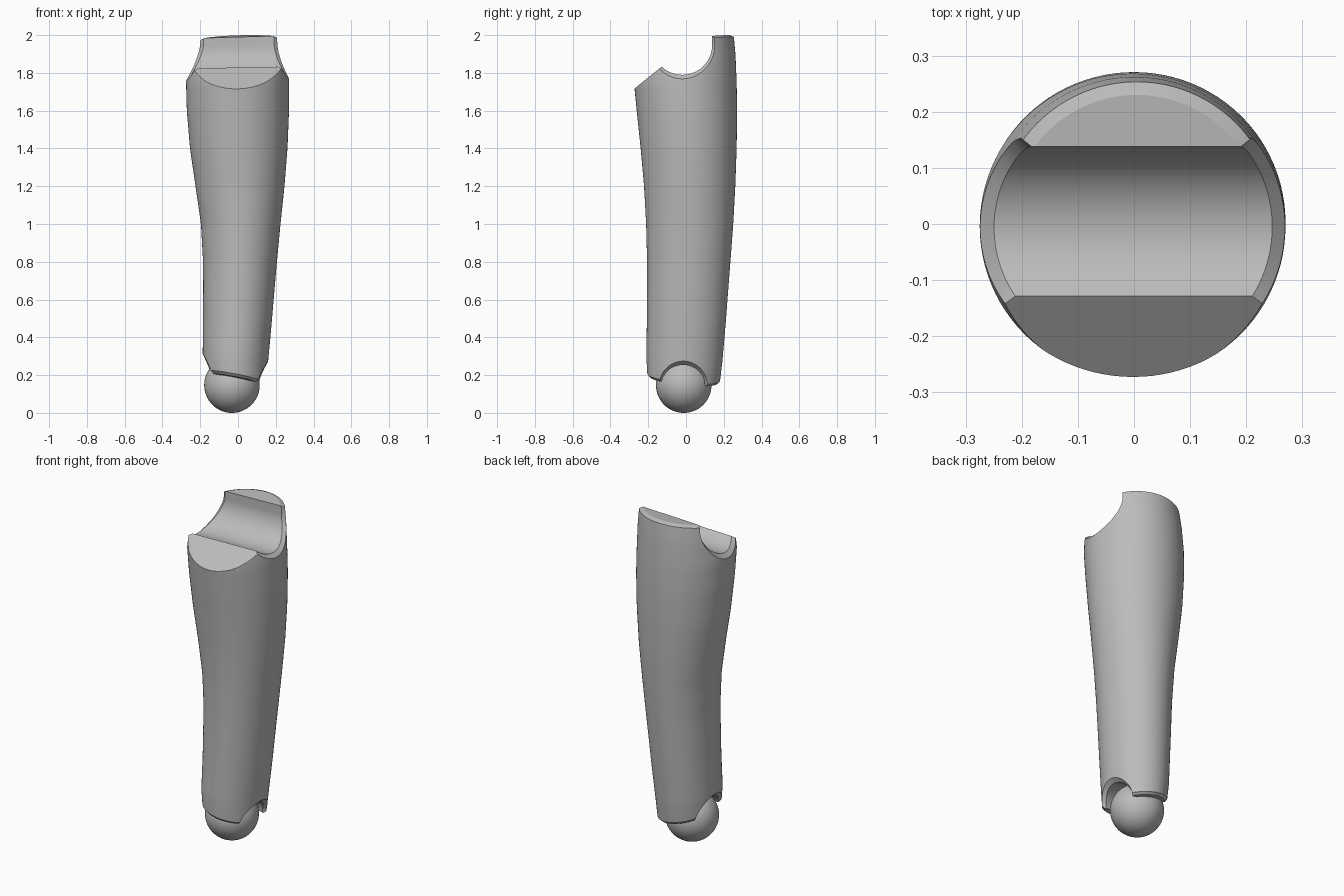
import bpy, bmesh, math

if "Cube" in bpy.data.objects:
    bpy.data.objects.remove(bpy.data.objects["Cube"])

grey = bpy.data.materials.new("plain grey")
grey.use_nodes = True
grey.diffuse_color = (0.5, 0.5, 0.5, 1)
grey.node_tree.nodes["Principled BSDF"].inputs["Base Color"].default_value = (0.5, 0.5, 0.5, 1)

# Limb outline: height, min x, max x, min y, max y
OUTLINE = [
    (0.17, -0.18, 0.15, -0.205, 0.18), (0.28, -0.187, 0.158, -0.21, 0.192),
    (0.5, -0.185, 0.18, -0.207, 0.212), (0.8, -0.185, 0.206, -0.206, 0.235),
    (1.0, -0.196, 0.225, -0.211, 0.25), (1.2, -0.225, 0.246, -0.222, 0.261),
    (1.4, -0.254, 0.262, -0.24, 0.268), (1.6, -0.271, 0.27, -0.261, 0.271),
    (1.75, -0.275, 0.27, -0.276, 0.268), (1.88, -0.262, 0.264, -0.27, 0.262),
    (1.97, -0.245, 0.255, -0.25, 0.253),
]


def section(z):
    """Centre and radii of the limb at a height."""
    z = min(max(z, OUTLINE[0][0]), OUTLINE[-1][0])
    for a, b in zip(OUTLINE, OUTLINE[1:]):
        if z <= b[0]:
            t = (z - a[0]) / (b[0] - a[0])
            x0, x1, y0, y1 = [p + (q - p) * t for p, q in zip(a[1:], b[1:])]
            return (x0 + x1) / 2, (y0 + y1) / 2, (x1 - x0) / 2, (y1 - y0) / 2


def loft(name, rings):
    """Closed solid through a list of equal-length rings."""
    bm = bmesh.new()
    loops = [[bm.verts.new(p) for p in ring] for ring in rings]
    n = len(loops[0])
    for low, high in zip(loops, loops[1:]):
        for i in range(n):
            j = (i + 1) % n
            bm.faces.new((low[i], low[j], high[j], high[i]))
    bm.faces.new(loops[0][::-1])
    bm.faces.new(loops[-1])
    bmesh.ops.recalc_face_normals(bm, faces=bm.faces)
    mesh = bpy.data.meshes.new(name)
    bm.to_mesh(mesh)
    bm.free()
    mesh.materials.append(grey)
    obj = bpy.data.objects.new(name, mesh)
    bpy.context.collection.objects.link(obj)
    return obj


def limb_ring(z, inset=0.0):
    """Oval ring, tilted near either end of the limb."""
    cx, cy, rx, ry = section(z)
    low = min(max((0.55 - z) / 0.35, 0), 1)
    high = min(max((z - 1.75) / 0.2, 0), 1)
    ring = []
    for i in range(96):
        a = 2 * math.pi * i / 96
        x = cx + (rx - inset) * math.cos(a)
        y = cy + (ry - inset) * math.sin(a)
        ring.append((x, y, z - low * (0.19 * x + 0.1 * y) + high * (0.03 * x + 0.1 * y)))
    return ring


def groove_cutter(name, cy, cz, r, up, slope):
    """U-shaped cutter along x that flares where it leaves the limb."""
    profile = [(cy - r, cz + up * 0.5, -1, 0)]
    for i in range(41):
        a = math.pi * i / 40
        profile.append((cy - r * math.cos(a), cz - up * r * math.sin(a),
                        -math.cos(a), -up * math.sin(a)))
    profile.append((cy + r, cz + up * 0.5, 1, 0))
    rings = []
    for side, grow, flare in ((-1, None, 0.05), (-1, 0.03, 0.05), (-1, -0.022, 0),
                              (1, -0.022, 0), (1, 0.03, 0.05), (1, None, 0.05)):
        ring = []
        for y, z, ny, nz in profile:
            x = side * 0.5
            if grow is not None:
                ex, ey, rx, ry = section(z)
                k = max(0.05, 1 - ((y - ey) / (ry + grow)) ** 2)
                x = ex + side * (rx + grow) * math.sqrt(k)
            ring.append((x, y + ny * flare, z + nz * flare + slope * x))
        rings.append(ring)
    return loft(name, rings)


# Limb body with chamfered rims
top = OUTLINE[-1][0]
body_rings = [limb_ring(OUTLINE[0][0], 0.014)]
body_rings += [[(x, y, z + 0.014) for x, y, z in limb_ring(OUTLINE[0][0])]]
heights = [0.28 + (top - 0.29) * i / 40 for i in range(41)]
body_rings += [limb_ring(z) for z in heights[:-1]] + [limb_ring(top - 0.005)]
body_rings.append([(x, y, z + 0.006) for x, y, z in limb_ring(top, 0.023)])
limb = loft("limb_body", body_rings)

# Joint groove on top, arch over the ball, sloped front edge
wedge = [(-0.5, 1.537), (-0.1, 1.851), (-0.1, 2.4), (-0.5, 2.4)]
cutters = [
    groove_cutter("top_groove_cutter", -0.02, 1.943, 0.158, 1, 0.02),
    groove_cutter("ball_arch_cutter", -0.015, 0.155, 0.115, -1, -0.12),
    loft("front_slope_cutter", [[(x, y, z + 0.02 * x) for y, z in wedge] for x in (-0.5, 0.5)]),
]
bpy.context.view_layer.objects.active = limb
for cutter in cutters:
    cutter.hide_render = True
    mod = limb.modifiers.new("cut", "BOOLEAN")
    mod.operation = "DIFFERENCE"
    mod.solver = "EXACT"
    mod.object = cutter
    bpy.ops.object.modifier_apply(modifier=mod.name)
for cutter in cutters:
    bpy.data.objects.remove(cutter)

# Ball joint
bpy.ops.mesh.primitive_uv_sphere_add(segments=64, ring_count=32, radius=0.147,
                                     location=(-0.032, -0.012, 0.147))
ball = bpy.context.object
ball.name = "ball_joint"
ball.data.materials.append(grey)

for obj in (limb, ball):
    bpy.ops.object.select_all(action="DESELECT")
    obj.select_set(True)
    bpy.context.view_layer.objects.active = obj
    bpy.ops.object.shade_smooth_by_angle(angle=math.radians(25))
